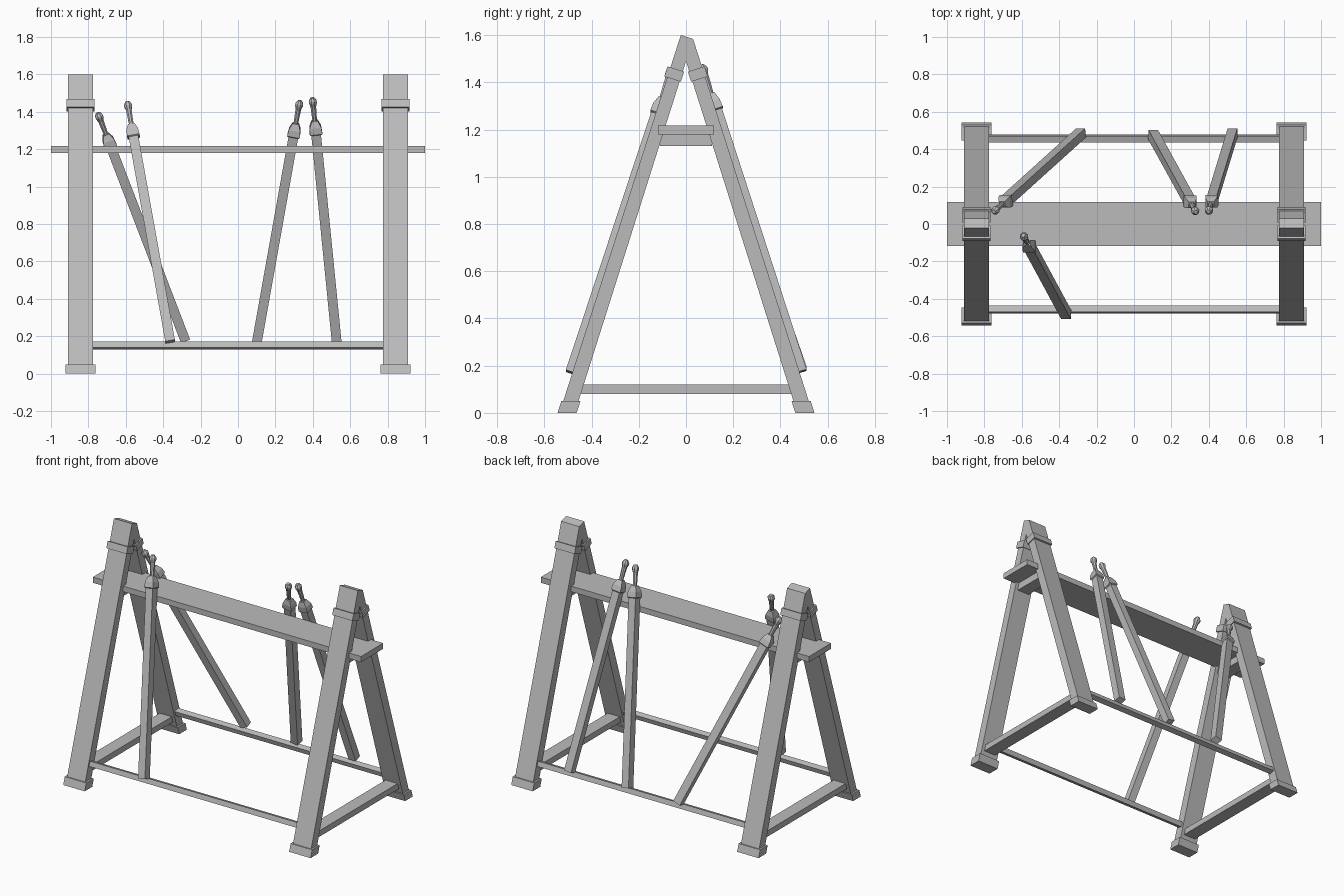
import bpy, bmesh, math
from mathutils import Vector, Matrix

cube = bpy.data.objects.get("Cube")
if cube:
    bpy.data.objects.remove(cube, do_unlink=True)

GREY = (0.5, 0.5, 0.5, 1)
mat = bpy.data.materials.new("grey")
mat.use_nodes = True
mat.diffuse_color = GREY
mat.node_tree.nodes["Principled BSDF"].inputs["Base Color"].default_value = GREY

SLOPE = 0.316                 # inward lean of the legs per unit height
LEAN = math.atan(SLOPE)
FRAME_X = 0.842


def finish(name, bm):
    bmesh.ops.recalc_face_normals(bm, faces=bm.faces)
    mesh = bpy.data.meshes.new(name)
    bm.to_mesh(mesh)
    bm.free()
    mesh.materials.append(mat)
    ob = bpy.data.objects.new(name, mesh)
    bpy.context.collection.objects.link(ob)
    return ob


def box(name, centre, size, tilt=0.0):
    bm = bmesh.new()
    m = (Matrix.Translation(centre) @ Matrix.Rotation(tilt, 4, 'X')
         @ Matrix.Diagonal((*size, 1)))
    bmesh.ops.create_cube(bm, size=1, matrix=m)
    return finish(name, bm)


def prism(name, x, width, profile):
    """Extrude a (y, z) outline along x."""
    bm = bmesh.new()
    face = bm.faces.new([bm.verts.new((x - width / 2, y, z)) for y, z in profile])
    ext = bmesh.ops.extrude_face_region(bm, geom=[face])
    verts = [v for v in ext["geom"] if isinstance(v, bmesh.types.BMVert)]
    bmesh.ops.translate(bm, verts=verts, vec=(width, 0, 0))
    return finish(name, bm)


def loft(name, origin, axis, sections, sides):
    """Stack rings of (distance, width, depth) along an axis."""
    bm = bmesh.new()
    across = axis.cross(Vector((0, 1, 0))).normalized()
    deep = axis.cross(across).normalized()
    grow = 0.5 / math.cos(math.pi / sides)
    rings = []
    for dist, w, d in sections:
        ring = []
        for i in range(sides):
            a = 2 * math.pi * (i + 0.5) / sides
            ring.append(bm.verts.new(origin + axis * dist
                                     + across * (math.cos(a) * w * grow)
                                     + deep * (math.sin(a) * d * grow)))
        rings.append(ring)
    for low, high in zip(rings, rings[1:]):
        for i in range(sides):
            j = (i + 1) % sides
            bm.faces.new((low[i], low[j], high[j], high[i]))
    bm.faces.new(rings[0])
    bm.faces.new(rings[-1])
    return finish(name, bm)


def outer(z):
    return 0.536 - SLOPE * z


def inner(z):
    return 0.471 - SLOPE * z


# A-frames at both ends
for side, x in (("right", -FRAME_X), ("left", FRAME_X)):
    for end, s in (("front", -1), ("back", 1)):
        if s < 0:
            tip = [(-0.022, 1.6), (0.03, 1.584)]
        else:
            tip = [(0.03, 1.584), (0, 1.49)]
        legs = [(s * inner(0), 0), (s * outer(0), 0)] + tip
        prism(f"{end}_{side}_leg", x, 0.135, legs)
        # Foot block, sheared along the leg
        m = 0.008
        prism(f"{end}_{side}_foot", x, 0.16,
              [(s * (inner(0) - m), 0), (s * (outer(0) + m), 0),
               (s * (outer(0.05) + m), 0.05), (s * (inner(0.05) - m), 0.05)])
        # Binding around the leg near the top
        z = 1.435
        box(f"{end}_{side}_collar", (x, s * (outer(z) + inner(z)) / 2, z),
            (0.15, 0.074, 0.045), s * LEAN)
    box(f"{side}_low_crossbar", (x, 0, 0.1), (0.09, 0.92, 0.04))
    box(f"{side}_plank_support", (x, 0, 1.155), (0.09, 0.22, 0.05))

# Long rails and the top plank
for end, s in (("front", -1), ("back", 1)):
    box(f"{end}_rail", (0, s * 0.457, 0.15), (1.58, 0.036, 0.033), s * LEAN)
box("plank", (0, 0, 1.198), (2.0, 0.236, 0.038))

# Leaning sheathed swords: lower end and pommel end of each
swords = [
    ((-0.362, -0.485, 0.17), (-0.592, -0.06, 1.455)),
    ((-0.283, 0.487, 0.18), (-0.75, 0.065, 1.395)),
    ((0.102, 0.478, 0.175), (0.331, 0.063, 1.46)),
    ((0.527, 0.487, 0.175), (0.398, 0.065, 1.475)),
]
for n, (low, high) in enumerate(swords, 1):
    low, high = Vector(low), Vector(high)
    axis = (high - low).normalized()
    total = (high - low).length
    guard = total - 0.205
    loft(f"scabbard_{n}", low, axis,
         [(0, 0.052, 0.05), (guard + 0.01, 0.052, 0.05)], 4)
    loft(f"guard_{n}", low, axis,
         [(guard, 0.055, 0.052), (guard + 0.005, 0.068, 0.062),
          (guard + 0.04, 0.062, 0.056), (guard + 0.075, 0.034, 0.032)], 4)
    loft(f"grip_{n}", low, axis,
         [(guard + 0.07, 0.024, 0.024), (total - 0.05, 0.03, 0.03)], 8)
    loft(f"pommel_{n}", low, axis,
         [(total - 0.055, 0.026, 0.026), (total - 0.028, 0.042, 0.042),
          (total - 0.018, 0.042, 0.042), (total, 0.02, 0.02)], 8)
